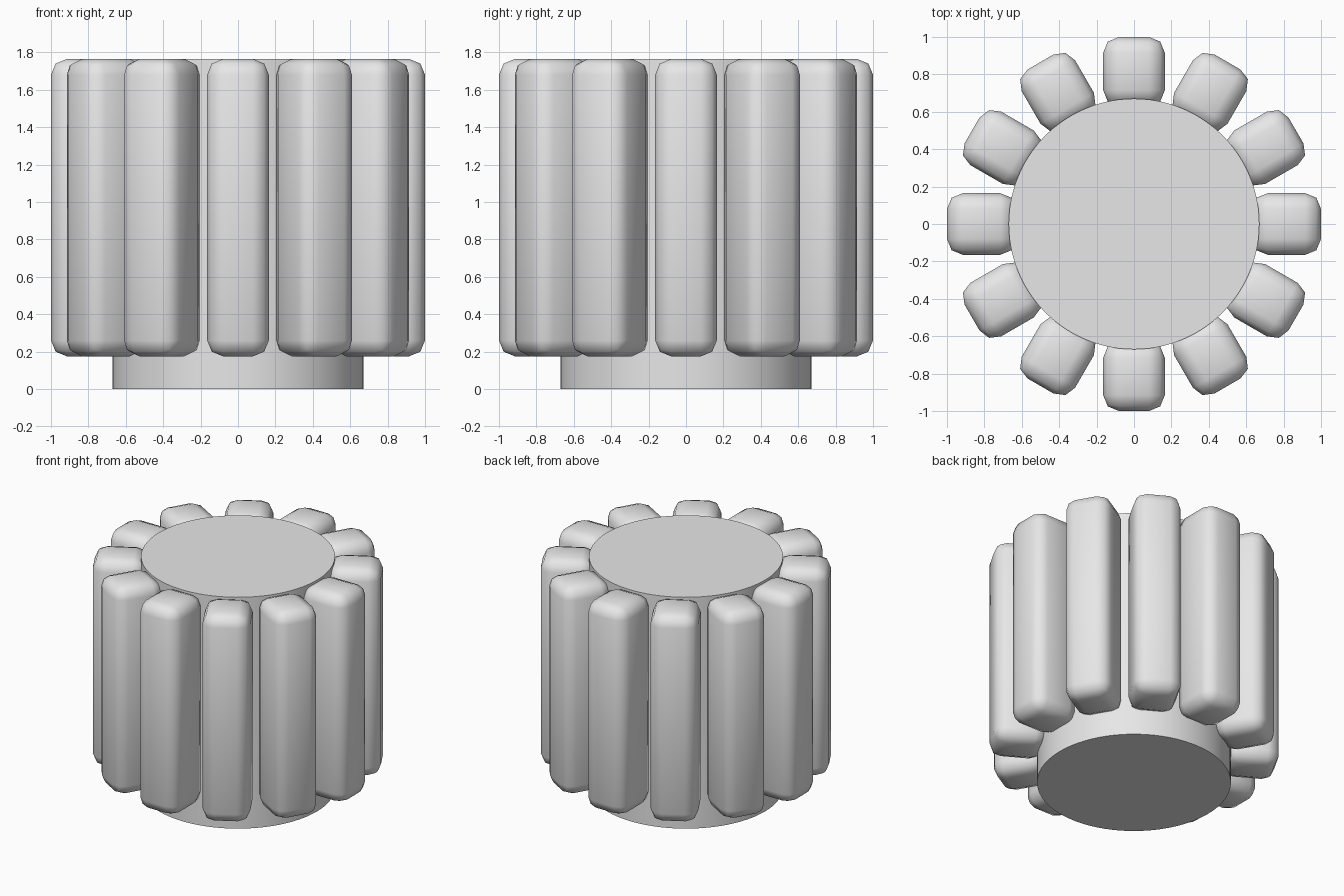
import bpy
import math

old = bpy.data.objects.get("Cube")
if old:
    bpy.data.objects.remove(old, do_unlink=True)

HEIGHT = 1.765
CORE_RADIUS = 0.67
TOOTH_COUNT = 12
TOOTH_WIDTH = 0.33
TOOTH_INNER, TOOTH_OUTER = 0.63, 1.0
TOOTH_BOTTOM = 0.175
BEVEL = 0.085

# Single light grey material
grey = bpy.data.materials.new("light_grey")
grey.use_nodes = True
colour = (0.8, 0.8, 0.8, 1)
grey.diffuse_color = colour
grey.node_tree.nodes["Principled BSDF"].inputs["Base Color"].default_value = colour


def select_only(obj):
    bpy.ops.object.select_all(action="DESELECT")
    obj.select_set(True)
    bpy.context.view_layer.objects.active = obj


# Solid core that extends below the teeth
bpy.ops.mesh.primitive_cylinder_add(vertices=96, radius=CORE_RADIUS, depth=HEIGHT,
                                    location=(0, 0, HEIGHT / 2))
core = bpy.context.object
core.name = "gear_core"
core.data.materials.append(grey)
select_only(core)
bpy.ops.object.shade_smooth_by_angle(angle=math.radians(30))

# One rounded tooth, its origin kept on the gear axis
bpy.ops.mesh.primitive_cube_add(size=1)
tooth = bpy.context.object
tooth.name = "tooth_1"
size = (TOOTH_OUTER - TOOTH_INNER, TOOTH_WIDTH, HEIGHT - TOOTH_BOTTOM)
centre = ((TOOTH_OUTER + TOOTH_INNER) / 2, 0, (HEIGHT + TOOTH_BOTTOM) / 2)
for v in tooth.data.vertices:
    v.co = [c * s + o for c, s, o in zip(v.co, size, centre)]
tooth.data.materials.append(grey)
bevel = tooth.modifiers.new("rounded_edges", "BEVEL")
bevel.width = BEVEL
bevel.segments = 2
select_only(tooth)
bpy.ops.object.modifier_apply(modifier=bevel.name)
bpy.ops.object.shade_smooth()

# Repeat the tooth around the core
for i in range(1, TOOTH_COUNT):
    copy = tooth.copy()
    copy.name = f"tooth_{i + 1}"
    copy.rotation_euler.z = i * math.tau / TOOTH_COUNT
    bpy.context.collection.objects.link(copy)
